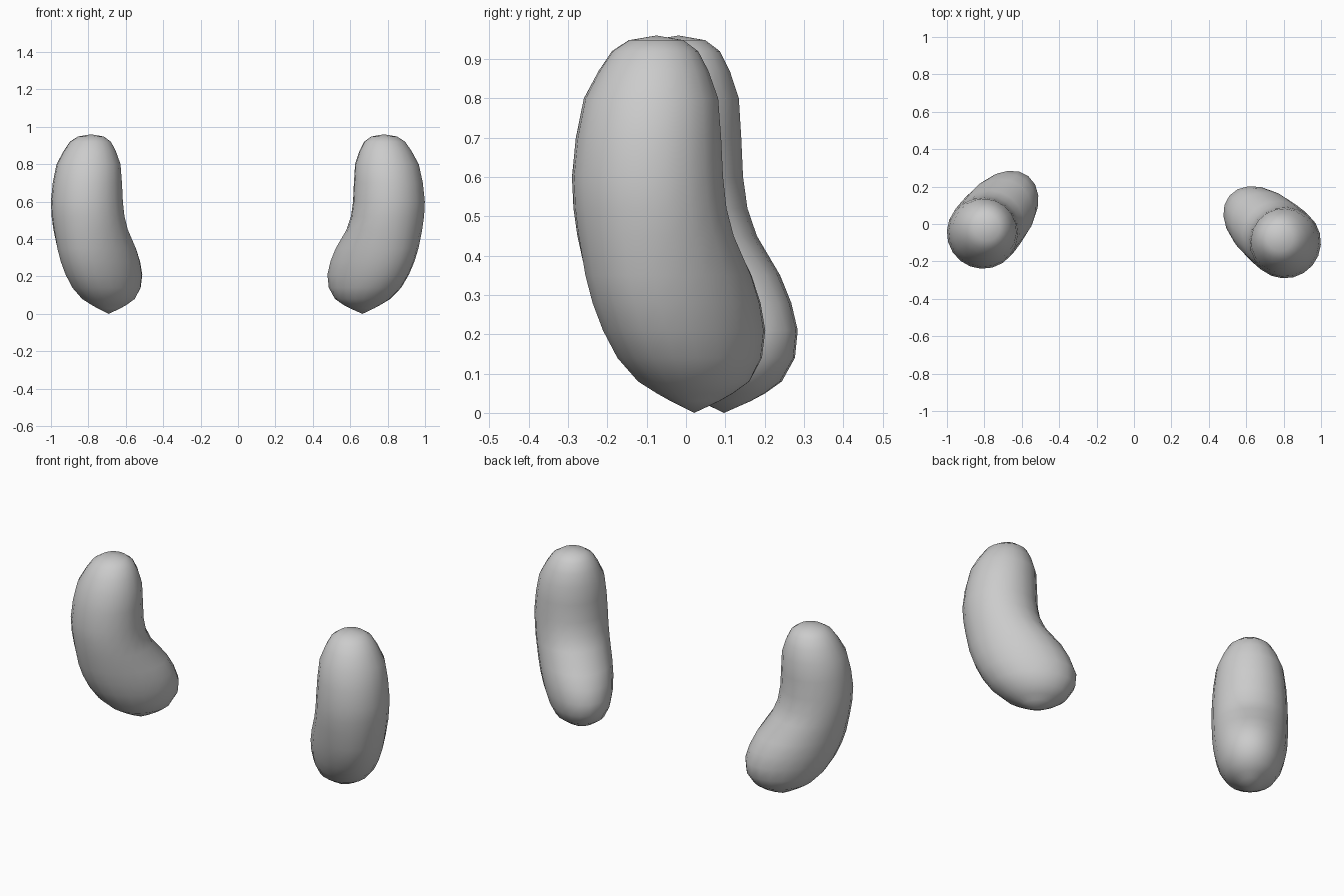
import bpy, bmesh
from math import sin, cos, pi, radians

if "Cube" in bpy.data.objects:
    bpy.data.objects.remove(bpy.data.objects["Cube"])

# Bean slices: height, shift along the bend, half-length along bend, half-width across
SLICES = [
    (0.03, 0.188, 0.072, 0.055), (0.05, 0.188, 0.112, 0.087),
    (0.08, 0.183, 0.160, 0.130), (0.14, 0.167, 0.215, 0.160),
    (0.21, 0.145, 0.243, 0.178), (0.28, 0.115, 0.248, 0.188),
    (0.35, 0.083, 0.240, 0.192), (0.45, 0.032, 0.208, 0.194),
    (0.52, 0.010, 0.197, 0.194), (0.60, 0.000, 0.192, 0.193),
    (0.70, 0.004, 0.184, 0.186), (0.80, 0.014, 0.170, 0.172),
    (0.87, 0.024, 0.140, 0.140), (0.92, 0.030, 0.110, 0.110),
    (0.948, 0.034, 0.070, 0.070),
]
SEGMENTS = 20


def bean(name, x, y, bend):
    """Curved bean at (x, y), lower lobe bending towards the given angle."""
    c, s = cos(radians(bend)), sin(radians(bend))
    bm = bmesh.new()
    rings = []
    for z, d, a, b in SLICES:
        ring = []
        for i in range(SEGMENTS):
            t = 2 * pi * i / SEGMENTS
            u, v = d + a * cos(t), b * sin(t)
            ring.append(bm.verts.new((x + u * c - v * s, y + u * s + v * c, z)))
        rings.append(ring)
    low = bm.verts.new((x + 0.185 * c, y + 0.185 * s, 0))
    high = bm.verts.new((x + 0.036 * c, y + 0.036 * s, 0.96))
    for i in range(SEGMENTS):
        j = (i + 1) % SEGMENTS
        for r, q in zip(rings, rings[1:]):
            bm.faces.new((r[i], r[j], q[j], q[i]))
        bm.faces.new((low, rings[0][j], rings[0][i]))
        bm.faces.new((high, rings[-1][i], rings[-1][j]))
    for f in bm.faces:
        f.smooth = True
    mesh = bpy.data.meshes.new(name)
    bm.to_mesh(mesh)
    bm.free()
    bpy.context.collection.objects.link(bpy.data.objects.new(name, mesh))


# The two beans lean their lower ends inwards and backwards
bean("right_bean", 0.807, -0.098, 140)
bean("left_bean", -0.808, -0.047, 51)
